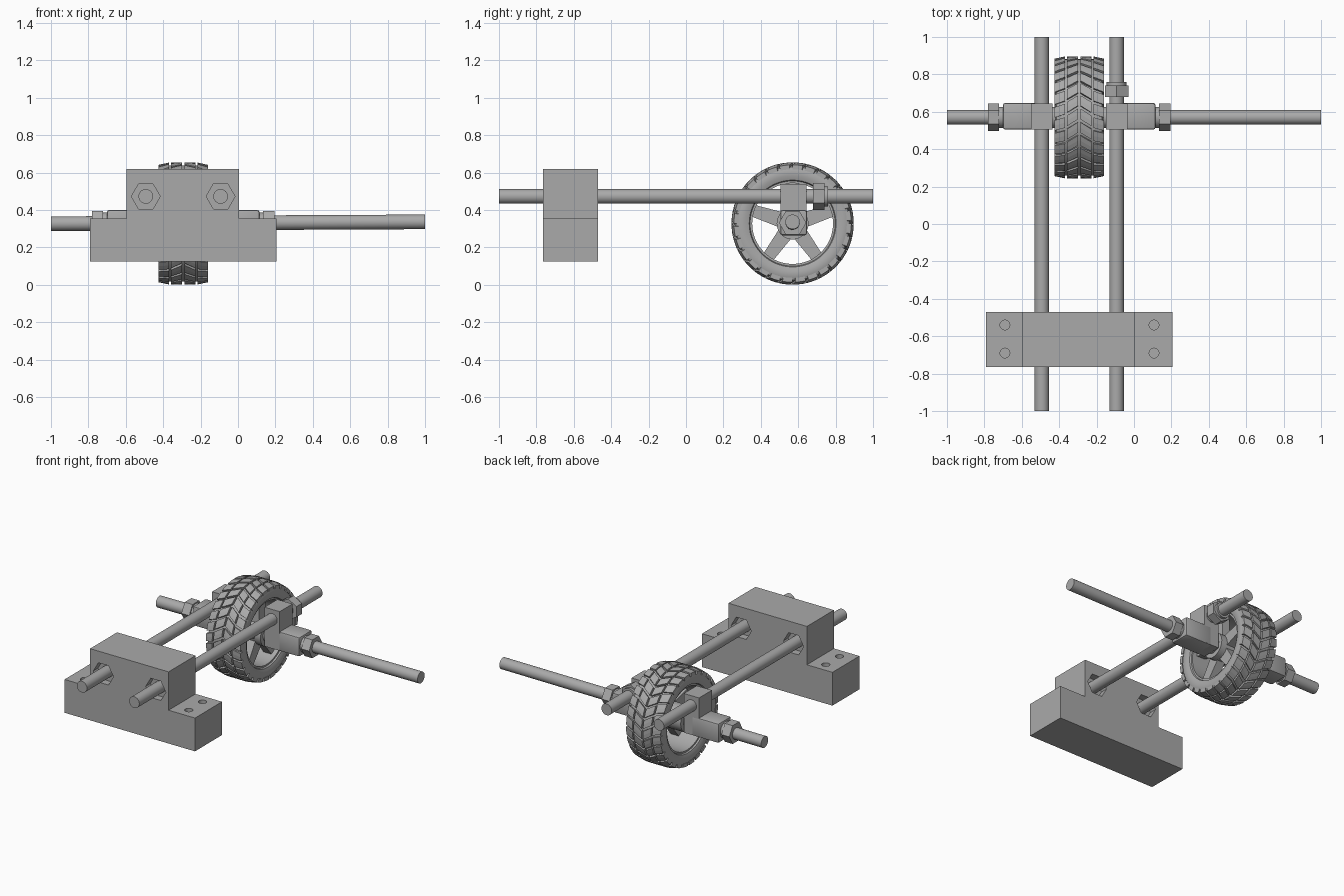
import bpy, bmesh
from math import pi, cos, sin, radians
from mathutils import Matrix, Vector

cube = bpy.data.objects.get("Cube")
if cube:
    bpy.data.objects.remove(cube, do_unlink=True)

grey = bpy.data.materials.new("plain grey")
grey.use_nodes = True
grey.diffuse_color = (0.4, 0.4, 0.4, 1)
grey.node_tree.nodes["Principled BSDF"].inputs["Base Color"].default_value = (0.4, 0.4, 0.4, 1)

TURN = {"x": Matrix.Rotation(pi / 2, 4, "Y"), "y": Matrix.Rotation(-pi / 2, 4, "X"), "z": Matrix()}
ROD_X = (-0.493, -0.093)
ROD_Z, ROD_R = 0.473, 0.039
WHEEL = Vector((-0.293, 0.57, 0.328))
MID = WHEEL.x


def finish(bm, name, smooth=False):
    bmesh.ops.recalc_face_normals(bm, faces=bm.faces)
    mesh = bpy.data.meshes.new(name)
    bm.to_mesh(mesh)
    bm.free()
    mesh.materials.append(grey)
    ob = bpy.data.objects.new(name, mesh)
    bpy.context.collection.objects.link(ob)
    if smooth:
        bpy.ops.object.select_all(action="DESELECT")
        ob.select_set(True)
        bpy.context.view_layer.objects.active = ob
        bpy.ops.object.shade_smooth_by_angle(angle=radians(32))
    return ob


def cylinder(name, centre, radius, length, axis, sides=32, spin=0.0):
    bm = bmesh.new()
    bmesh.ops.create_cone(bm, cap_ends=True, segments=sides, radius1=radius, radius2=radius, depth=length)
    bm.transform(Matrix.Translation(centre) @ TURN[axis] @ Matrix.Rotation(spin, 4, "Z"))
    return finish(bm, name, sides > 6)


def box(name, lo, hi, bevel=0.0):
    lo, hi = Vector(lo), Vector(hi)
    bm = bmesh.new()
    bmesh.ops.create_cube(bm, size=1)
    bm.transform(Matrix.Translation((lo + hi) / 2) @ Matrix.Diagonal((*(hi - lo), 1)))
    if bevel:
        bmesh.ops.bevel(bm, geom=bm.edges[:], offset=bevel, segments=2, affect="EDGES", profile=0.5)
    return finish(bm, name, bevel > 0)


def lathe(name, profile, steps=84):
    """Closed (x offset, radius) profile spun around the axle."""
    bm = bmesh.new()
    rings = []
    for i in range(steps):
        a = 2 * pi * i / steps
        rings.append([bm.verts.new(WHEEL + Vector((x, r * cos(a), r * sin(a)))) for x, r in profile])
    n = len(profile)
    for i in range(steps):
        a, b = rings[i], rings[(i + 1) % steps]
        for j in range(n):
            k = (j + 1) % n
            bm.faces.new((a[j], a[k], b[k], b[j]))
    return finish(bm, name, True)


# Stepped front block with screw holes and nut pockets
bm = bmesh.new()
outline = [(-0.79, 0.125), (0.207, 0.125), (0.207, 0.355), (0.005, 0.355),
           (0.005, 0.62), (-0.595, 0.62), (-0.595, 0.355), (-0.79, 0.355)]
face = bm.faces.new([bm.verts.new((x, -0.765, z)) for x, z in outline])
sweep = bmesh.ops.extrude_face_region(bm, geom=[face])
bmesh.ops.translate(bm, verts=[v for v in sweep["geom"] if isinstance(v, bmesh.types.BMVert)], vec=(0, 0.295, 0))
block = finish(bm, "front_block")

cutters = [cylinder("screw_hole_cutter", (x, y, 0.33), 0.026, 0.25, "z", 24)
           for x in (-0.69, 0.107) for y in (-0.69, -0.54)]
cutters += [cylinder("nut_pocket_cutter", (x, y, ROD_Z), 0.077, 0.1, "y", 6, 0.0)
            for x in ROD_X for y in (-0.765, -0.47)]
# Turn hexagon pockets so that corners point sideways
for c in cutters:
    xs = [v.co.x for v in c.data.vertices]
    if len(xs) == 12 and max(xs) - min(xs) < 0.15:
        mid = (max(xs) + min(xs)) / 2
        pivot = Matrix.Translation((mid, 0, ROD_Z))
        c.data.transform(pivot @ Matrix.Rotation(pi / 6, 4, "Y") @ pivot.inverted())
for c in cutters:
    c.hide_render = True
    cut = block.modifiers.new("cut", "BOOLEAN")
    cut.operation, cut.object, cut.solver = "DIFFERENCE", c, "EXACT"
bpy.ops.object.select_all(action="DESELECT")
block.select_set(True)
bpy.context.view_layer.objects.active = block
for m in block.modifiers[:]:
    bpy.ops.object.modifier_apply(modifier=m.name)
for c in cutters:
    bpy.data.objects.remove(c, do_unlink=True)

# Long rods and the slightly tilted axle
for side, x in zip(("right", "left"), ROD_X):
    cylinder(side + "_long_rod", (x, 0, ROD_Z), ROD_R, 2.0, "y")
axle = cylinder("axle", (0, 0, 0), 0.039, 2.0, "x")
axle.data.transform(Matrix.Translation((0, 0.57, 0.332)) @ Matrix.Rotation(-0.005, 4, "Y"))

# Brackets, washers and nuts, mirrored about the wheel
for side, s in (("left", 1), ("right", -1)):
    def span(a, b):
        return sorted((MID + s * a, MID + s * b))
    a, b = span(0.142, 0.258)
    box(side + "_rod_clamp", (a, 0.505, 0.27), (b, 0.645, 0.54))
    a, b = span(0.2, 0.408)
    box(side + "_axle_arm", (a, 0.505, 0.265), (b, 0.647, 0.4), 0.012)
    cylinder(side + "_axle_washer", (MID + s * 0.417, 0.57, 0.332), 0.056, 0.024, "x")
    cylinder(side + "_axle_nut", (MID + s * 0.458, 0.57, 0.332), 0.073, 0.06, "x", 6, 0)
    cylinder(side + "_hub_spacer", (MID + s * 0.135, 0.57, 0.329), 0.056, 0.03, "x")

# Stop nut on the left long rod
cylinder("stop_nut", (ROD_X[1], 0.71, ROD_Z), 0.073, 0.06, "y", 6, 0)
cylinder("stop_nut_collar", (ROD_X[1], 0.748, ROD_Z), 0.053, 0.02, "y")

# Tyre carcass and rim
half = [(0.1, 0.222), (0.122, 0.232), (0.13, 0.255), (0.13, 0.285), (0.122, 0.303), (0.1, 0.311)]
lathe("tyre", half + [(-x, r) for x, r in reversed(half)])
rim = [(0.112, 0.216), (0.112, 0.229), (-0.112, 0.229), (-0.112, 0.216)]
lathe("rim", rim)

# Tread lugs: sheared curved blocks in four rows
bm = bmesh.new()
COUNT = 28
STEP = 2 * pi / COUNT
rows = []
for s in (1, -1):
    rows.append((s * 0.006, s * 0.066, 0.26, 0.0, 0.327, 0.327))
    rows.append((s * 0.076, s * 0.132, 0.12, 0.5, 0.326, 0.314))
for x0, x1, shear, shift, r0, r1 in rows:
    for i in range(COUNT):
        base = (i + shift) * STEP
        rings = []
        for t in (-0.39, 0, 0.39):
            ring = []
            for x, r, k in ((x0, 0.3, -1), (x1, 0.29, 1), (x1, r1, 1), (x0, r0, -1)):
                a = base + (t + k * shear) * STEP
                ring.append(bm.verts.new(WHEEL + Vector((x, r * cos(a), r * sin(a)))))
            rings.append(ring)
        for p, q in zip(rings, rings[1:]):
            for j in range(4):
                k = (j + 1) % 4
                bm.faces.new((p[j], p[k], q[k], q[j]))
        bm.faces.new(rings[0])
        bm.faces.new(rings[-1])
finish(bm, "tread_lugs")

# Hub and five tapered spokes
cylinder("hub", WHEEL, 0.085, 0.25, "x", 40)
bm = bmesh.new()
for i in range(5):
    turn = Matrix.Translation(WHEEL) @ Matrix.Rotation(i * 2 * pi / 5, 4, "X")
    front, back = [[bm.verts.new(turn @ Vector((x, y, z)))
                    for y, z in ((-0.042, 0.05), (0.042, 0.05), (0.032, 0.222), (-0.032, 0.222))]
                   for x in (0.08, 0.02)]
    bm.faces.new(front)
    bm.faces.new(back)
    for j in range(4):
        k = (j + 1) % 4
        bm.faces.new((front[j], front[k], back[k], back[j]))
finish(bm, "spokes")
